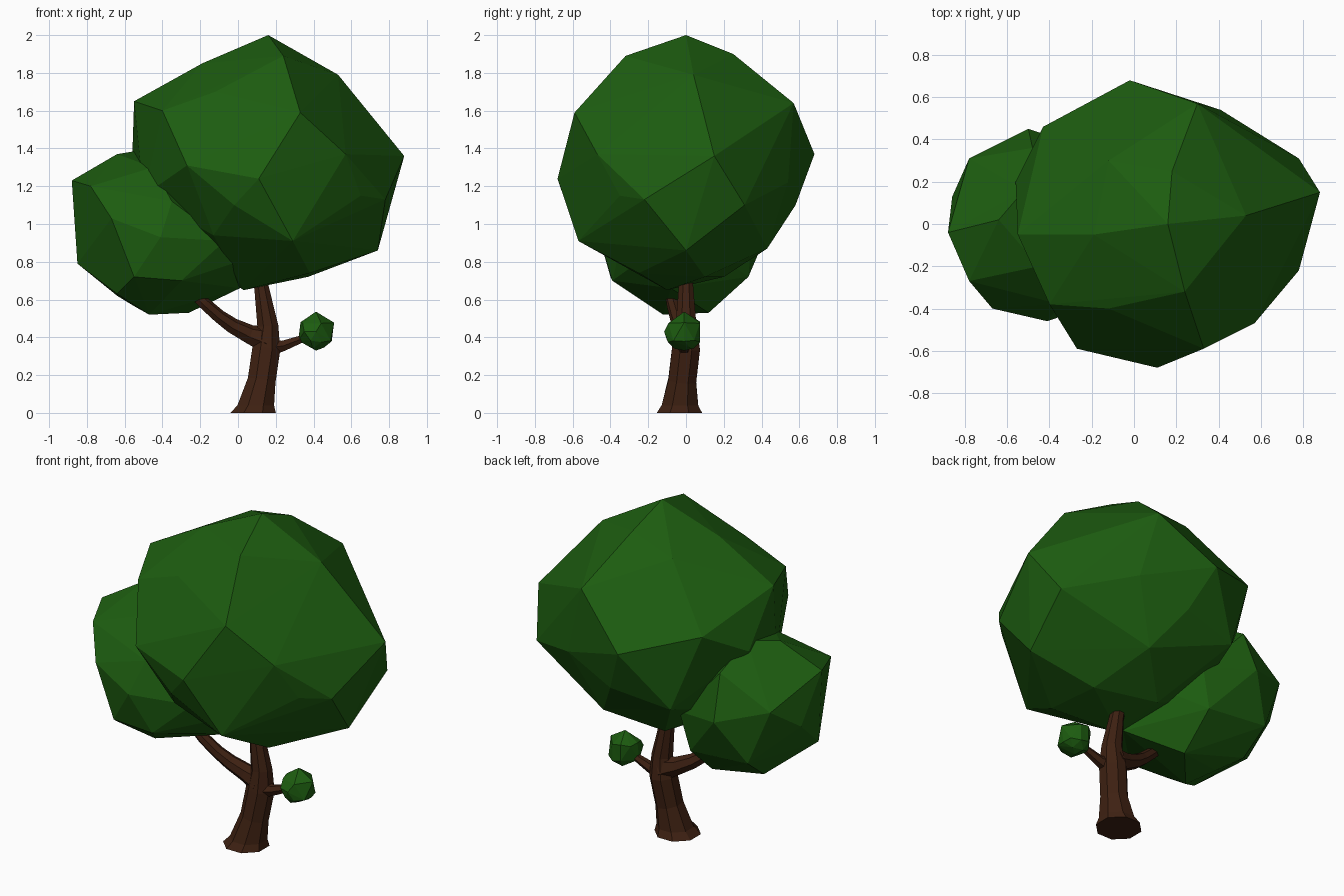
import bpy, bmesh, math, random
from mathutils import Vector

random.seed(4)


def material(name, rgb):
    m = bpy.data.materials.new(name)
    m.diffuse_color = (*rgb, 1)
    return m


LEAF = material("leaf_green", (0.012, 0.108, 0.005))
BARK = material("bark_brown", (0.048, 0.015, 0.006))


def finish(bm, name, mat):
    bmesh.ops.recalc_face_normals(bm, faces=bm.faces)
    me = bpy.data.meshes.new(name)
    bm.to_mesh(me)
    bm.free()
    me.materials.append(mat)
    ob = bpy.data.objects.new(name, me)
    bpy.context.collection.objects.link(ob)
    return ob


def faceted_crown(name, points):
    """Foliage clump: flat-faced hull around a few corner points."""
    bm = bmesh.new()
    for p in points:
        bm.verts.new(p)
    bmesh.ops.convex_hull(bm, input=bm.verts)
    loose = [v for v in bm.verts if not v.link_faces]
    bmesh.ops.delete(bm, geom=loose, context='VERTS')
    return finish(bm, name, LEAF)


def limb(name, path, sides=8):
    """Tapered low-poly tube; path holds (x, y, z, radius)."""
    bm = bmesh.new()
    pts = [Vector(p[:3]) for p in path]
    rings = []
    for i, p in enumerate(pts):
        d = pts[min(i + 1, len(pts) - 1)] - pts[max(i - 1, 0)]
        if p.z < 0.05:
            d = Vector((0, 0, 1))
        u = d.cross(Vector((0, 1, 0))).normalized()
        w = d.cross(u).normalized()
        ring = []
        for k in range(sides):
            a = 2 * math.pi * (k + 0.5) / sides
            ring.append(bm.verts.new(p + path[i][3] * (u * math.cos(a) + w * math.sin(a))))
        rings.append(ring)
    for a, b in zip(rings, rings[1:]):
        for k in range(sides):
            n = (k + 1) % sides
            bm.faces.new((a[k], a[n], b[n], b[k]))
    bm.faces.new(rings[0])
    bm.faces.new(rings[-1])
    return finish(bm, name, BARK)


# Trunk with flared foot
limb("trunk", [(0.08, -0.035, 0, 0.13), (0.094, -0.032, 0.04, 0.105),
               (0.125, -0.02, 0.17, 0.08), (0.15, 0, 0.34, 0.08),
               (0.158, 0, 0.46, 0.06), (0.125, 0, 0.66, 0.042), (0.08, 0, 0.85, 0.03)])

# Side branch and twig
limb("left_branch", [(0.15, 0, 0.385, 0.075), (0.06, -0.01, 0.415, 0.052),
                     (-0.03, -0.03, 0.46, 0.043), (-0.1, -0.05, 0.51, 0.037),
                     (-0.18, -0.07, 0.58, 0.034), (-0.3, -0.09, 0.7, 0.025)], 7)
limb("right_twig", [(0.17, -0.01, 0.345, 0.05), (0.24, -0.01, 0.355, 0.032),
                    (0.32, -0.01, 0.385, 0.024), (0.41, -0.01, 0.42, 0.016)], 6)

# Main crown
faceted_crown("main_crown", [
    (0.16, 0, 2.0), (0.24, -0.32, 1.89), (0.18, 0.25, 1.9), (0.53, 0.04, 1.79),
    (-0.19, -0.05, 1.85), (-0.12, 0.3, 1.83), (-0.55, -0.05, 1.65), (-0.12, -0.4, 1.7),
    (-0.40, -0.38, 1.60), (0.33, -0.59, 1.59), (0.3, 0.57, 1.64), (-0.43, 0.46, 1.5),
    (0.88, 0.15, 1.36), (0.57, -0.47, 1.37), (-0.02, 0.68, 1.37), (0.11, -0.68, 1.24),
    (-0.27, -0.59, 1.31), (-0.56, 0.2, 1.35), (0.78, -0.22, 1.13), (0.78, 0.31, 1.1),
    (0.41, 0.54, 1.22), (-0.02, -0.61, 1.1), (0.29, -0.57, 0.91), (0.74, 0, 0.86),
    (-0.5, -0.15, 1.15), (-0.13, -0.42, 0.94), (-0.26, 0.52, 1.04), (0.25, 0.43, 0.87),
    (0.1, 0.58, 1.1), (0.37, 0.1, 0.72), (0.38, -0.25, 0.74), (0.03, -0.1, 0.65),
    (0.0, 0.2, 0.72), (-0.35, 0.08, 0.9), (0.65, -0.35, 1.15)])

# Lower left crown
faceted_crown("lower_crown", [
    (-0.88, -0.04, 1.23), (-0.64, 0.02, 1.37), (-0.52, 0.16, 1.39), (-0.78, -0.27, 1.2),
    (-0.78, 0.31, 1.08), (-0.86, 0.13, 0.95), (-0.67, -0.4, 1.03), (-0.41, -0.46, 0.93),
    (-0.35, -0.38, 1.12), (-0.5, 0.45, 1.0), (-0.48, 0.36, 1.26), (-0.85, -0.05, 0.79),
    (-0.55, -0.4, 0.72), (-0.3, -0.39, 0.7), (-0.64, 0.17, 0.62), (-0.47, -0.12, 0.52),
    (-0.55, 0.04, 0.565), (-0.26, 0.12, 0.53), (-0.26, 0.33, 0.72), (-0.65, 0.34, 0.75),
    (0.01, -0.08, 0.66), (0.0, -0.25, 0.8), (-0.06, 0.15, 0.85), (-0.15, 0.0, 1.15),
    (-0.07, -0.34, 0.91), (-0.2, 0.35, 0.95), (-0.45, -0.2, 1.3), (-0.64, -0.25, 0.63)])

# Tiny leaf ball on the twig
bm = bmesh.new()
bmesh.ops.create_icosphere(bm, subdivisions=1, radius=0.11)
bmesh.ops.subdivide_edges(bm, edges=random.sample(list(bm.edges), 10), cuts=1)
bmesh.ops.triangulate(bm, faces=bm.faces)
for v in bm.verts:
    v.co = v.co.normalized() * random.uniform(0.095, 0.108) + Vector((0.413, -0.01, 0.43))
finish(bm, "small_leaf_ball", LEAF)
